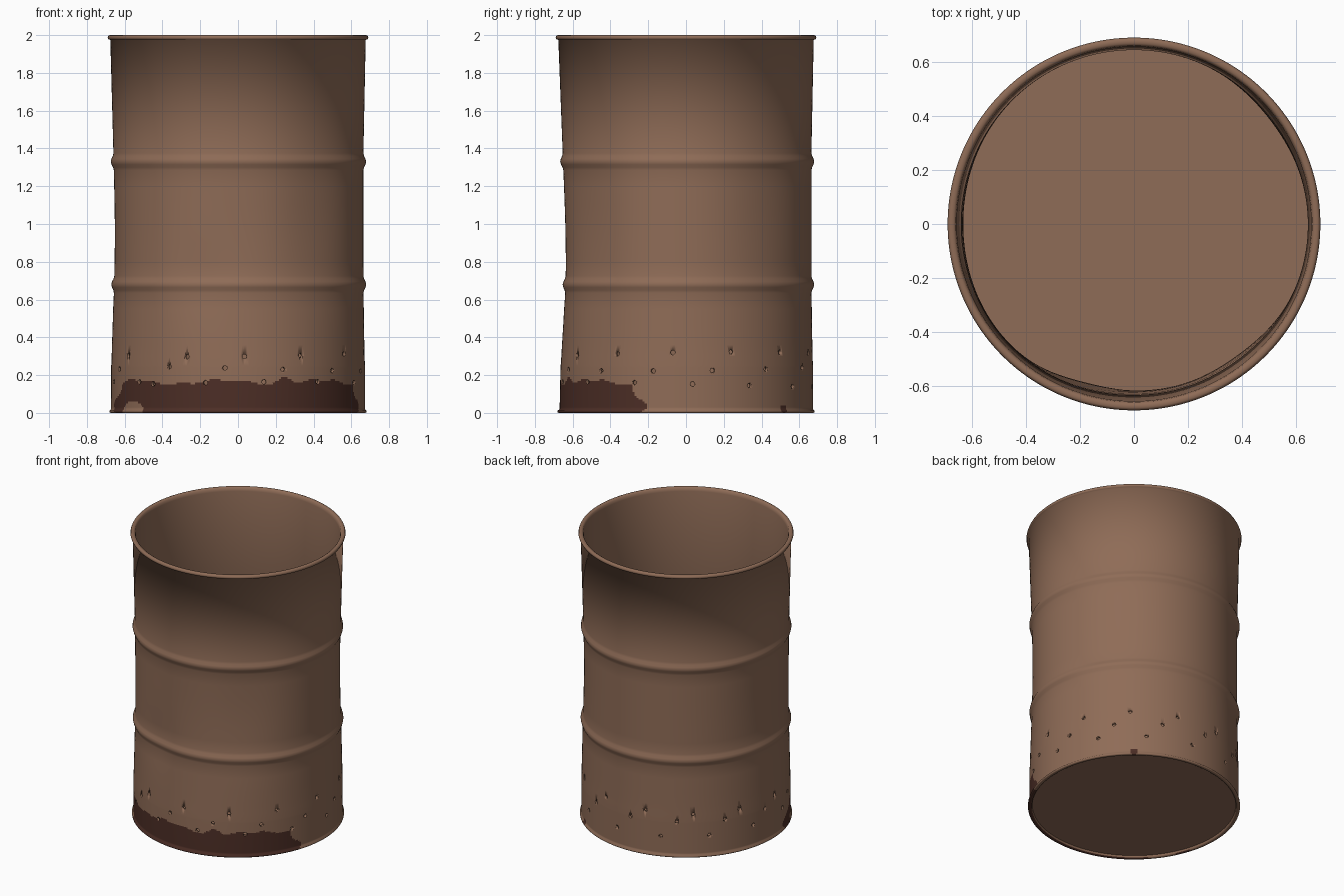
import bpy, bmesh, math
from math import sin, cos, pi, radians, exp
from mathutils import Matrix

cube = bpy.data.objects.get("Cube")
if cube:
    bpy.data.objects.remove(cube, do_unlink=True)

SEGMENTS = 360
THICKNESS = 0.02


def make_material(name, colour):
    mat = bpy.data.materials.new(name)
    mat.use_nodes = True
    mat.diffuse_color = (*colour, 1)
    bsdf = mat.node_tree.nodes["Principled BSDF"]
    bsdf.inputs["Base Color"].default_value = (*colour, 1)
    bsdf.inputs["Roughness"].default_value = 0.8
    return mat


def finish(name, bm, *materials):
    mesh = bpy.data.meshes.new(name)
    bm.to_mesh(mesh)
    bm.free()
    obj = bpy.data.objects.new(name, mesh)
    bpy.context.collection.objects.link(obj)
    for mat in materials:
        mesh.materials.append(mat)
    return obj


def angle_gap(a, b):
    """Signed difference of two angles in degrees."""
    return (a - b + 180) % 360 - 180


# Dents: direction, height, depth, angular spread, vertical spread
DENTS = [(-90, 0.85, 0.026, 22, 0.4), (-52, 1.0, 0.02, 14, 0.3),
         (-108, 0.7, 0.012, 10, 0.12), (180, 0.95, 0.012, 25, 0.3),
         (38, 1.05, 0.01, 14, 0.25)]


def dent(theta, z):
    total = 0
    for direction, height, depth, spread, tall in DENTS:
        a = angle_gap(theta, direction) / spread
        h = (z - height) / tall
        total += depth * exp(-(a * a + h * h) / 2)
    return total


def is_stained(theta, z):
    """Dark rust along the foot of the front, with a small spot behind."""
    if math.hypot(angle_gap(theta, 50) / 2.5, (z - 0.02) / 0.022) < 1:
        return True
    a = angle_gap(theta, -90)
    if abs(angle_gap(a, -56)) < 8 and z < 0.065 - 0.0006 * (a + 56) ** 2:
        return False
    top = 0.163 + 0.012 * sin(a * 0.13 + 2.4) + 0.006 * sin(a * 0.41)
    top += 0.035 * exp(-((a - 22) / 4) ** 2)
    left, right = a + 73 + 5 * sin(z * 40), 69 - a + 3 * sin(z * 45)
    edge = min(left, right)
    return edge > 0 and z < top - 0.06 * exp(-edge / 3)


brown = make_material("rusty brown", (0.275, 0.15, 0.095))
dark_rust = make_material("dark rust", (0.072, 0.027, 0.019))

# Wall profile: fine rows at the foot, two rolling beads, a long upper band
outer = [(0.672, 0.02 + 0.01 * i) for i in range(24)]
outer += [(0.67, 0.3), (0.669, 0.36), (0.667, 0.45), (0.666, 0.55)]
for bead in (0.68, 1.33):
    outer += [(0.664 + 0.015 * (1 + cos(pi * t / 3)) / 2, bead + 0.045 * t / 3)
              for t in range(-3, 4)]
    if bead < 1:
        outer += [(0.664, 0.8 + 0.1 * i) for i in range(5)]
outer.append((0.676, 1.975))
inner = [(r - THICKNESS, z) for r, z in reversed(outer)]
top_rim = [(0.686, 1.977), (0.69, 1.987), (0.686, 1.997), (0.68, 2.0),
           (0.668, 2.0), (0.66, 1.994)]
foot_rim = [(0.655, 0.004), (0.662, 0), (0.674, 0), (0.68, 0.004), (0.68, 0.012)]
profile = outer + top_rim + inner + foot_rim
no_dent = set(top_rim + foot_rim)

# Drum wall, revolved and dented
bm = bmesh.new()
columns = []
for s in range(SEGMENTS):
    theta = s * 360 / SEGMENTS
    t = radians(theta)
    column = []
    for r, z in profile:
        if (r, z) not in no_dent:
            r -= dent(theta, z) * (0.3 if z > 1.9 else 1)
        column.append(bm.verts.new((r * cos(t), r * sin(t), z)))
    columns.append(column)
count = len(profile)
for s in range(SEGMENTS):
    a, b = columns[s], columns[(s + 1) % SEGMENTS]
    for i in range(count):
        j = (i + 1) % count
        face = bm.faces.new((a[i], b[i], b[j], a[j]))
        c = face.calc_center_median()
        outside = i < len(outer) or i >= count - len(foot_rim)
        if outside and c.z < 0.3 and is_stained(math.degrees(math.atan2(c.y, c.x)), c.z):
            face.material_index = 1
bmesh.ops.recalc_face_normals(bm, faces=bm.faces)
drum_wall = finish("drum_wall", bm, brown, dark_rust)

# Ring of small holes in a low, middle, high pattern
bm = bmesh.new()
for k in range(40):
    turn = Matrix.Rotation(radians(-132 + 9 * k), 4, 'Z')
    height = (0.152, 0.235, 0.31)[k % 3] + 0.013 * sin(k * 2.3)
    place = turn @ Matrix.Translation((0.66, 0, height)) @ Matrix.Rotation(pi / 2, 4, 'Y')
    bmesh.ops.create_cone(bm, cap_ends=True, segments=10, radius1=0.012,
                          radius2=0.012, depth=0.16, matrix=place)
hole_cutter = finish("hole_cutter", bm, brown)
hole_cutter.hide_render = True

cut = drum_wall.modifiers.new("holes", 'BOOLEAN')
cut.operation = 'DIFFERENCE'
cut.solver = 'EXACT'
cut.object = hole_cutter
bpy.ops.object.select_all(action='DESELECT')
drum_wall.select_set(True)
bpy.context.view_layer.objects.active = drum_wall
bpy.ops.object.modifier_apply(modifier="holes")
bpy.data.objects.remove(hole_cutter, do_unlink=True)
bpy.ops.object.shade_smooth_by_angle(angle=radians(100))

# Floor plate inside the foot
bm = bmesh.new()
bmesh.ops.create_cone(bm, cap_ends=True, segments=96, radius1=0.66, radius2=0.66,
                      depth=0.012, matrix=Matrix.Translation((0, 0, 0.022)))
finish("floor_plate", bm, brown)
